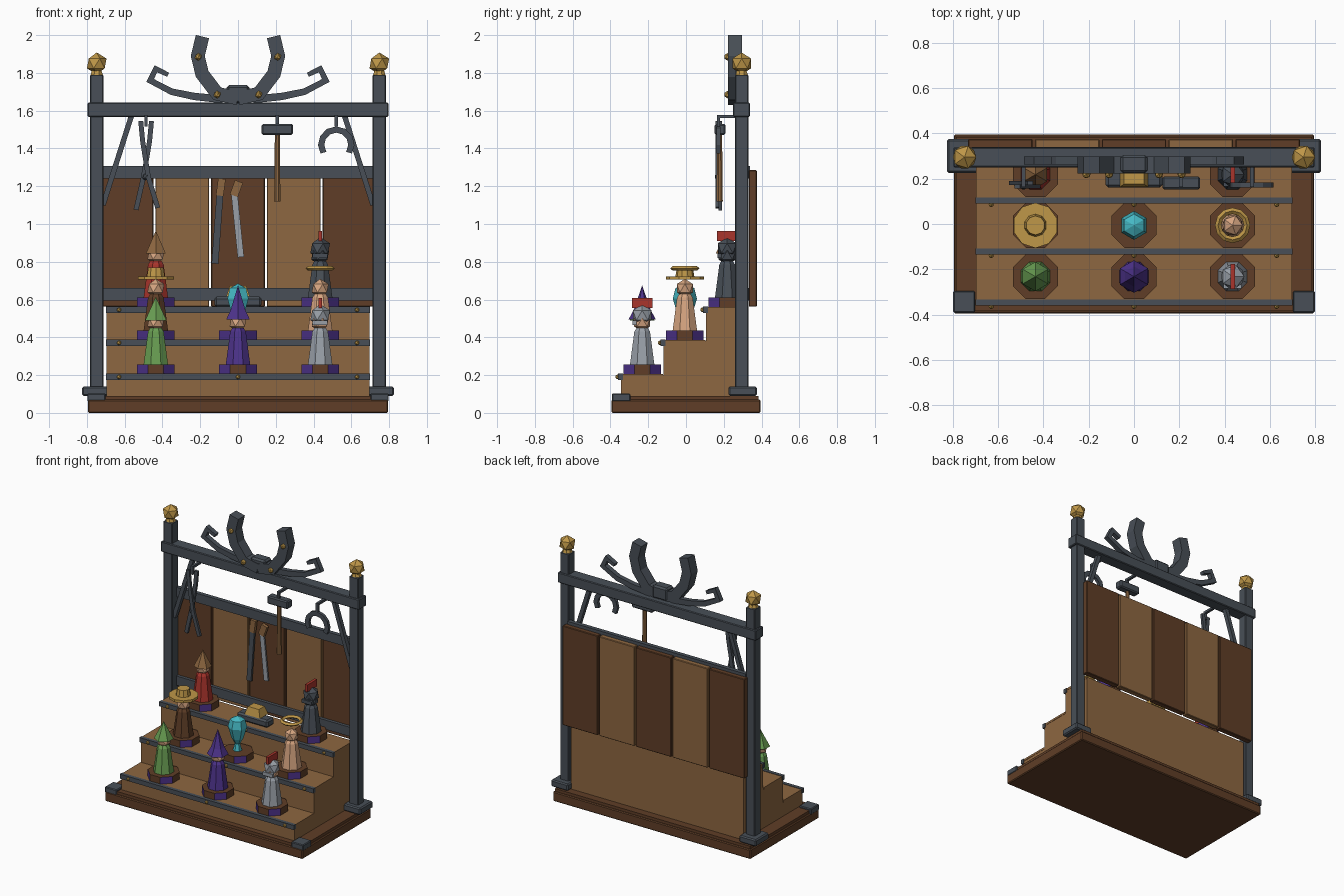
import bpy, bmesh, math
from mathutils import Vector, Matrix

if "Cube" in bpy.data.objects:
    bpy.data.objects.remove(bpy.data.objects["Cube"])

COLOURS = {
    "iron": (0.065, 0.078, 0.095), "light_wood": (0.27, 0.135, 0.052),
    "dark_wood": (0.115, 0.048, 0.02), "gold": (0.52, 0.31, 0.065),
    "purple": (0.075, 0.033, 0.26), "cyan": (0.06, 0.48, 0.55),
    "green": (0.14, 0.34, 0.085), "red": (0.40, 0.035, 0.025),
    "silver": (0.32, 0.35, 0.39), "skin": (0.68, 0.38, 0.22)}
MATS = {}
for n, c in COLOURS.items():
    MATS[n] = bpy.data.materials.new(n)
    MATS[n].diffuse_color = (*c, 1)


def finish(name, bm, *cols):
    bmesh.ops.recalc_face_normals(bm, faces=bm.faces)
    me = bpy.data.meshes.new(name)
    bm.to_mesh(me)
    bm.free()
    ob = bpy.data.objects.new(name, me)
    for c in cols:
        me.materials.append(MATS[c])
    bpy.context.collection.objects.link(ob)
    return ob


def box(name, x, y, z, col, bevel=0.0):
    """Box from (min, max) pairs."""
    bm = bmesh.new()
    bmesh.ops.create_cube(bm, size=1)
    for v in bm.verts:
        v.co = [(a + b) / 2 + t * (b - a) for (a, b), t in zip((x, y, z), v.co)]
    if bevel:
        bmesh.ops.bevel(bm, geom=bm.edges[:], offset=bevel, segments=1, affect='EDGES')
    return finish(name, bm, col)


def lathe(name, x, y, profile, col, n=8):
    """Faceted turned shape from (radius, z) rings with a flat side facing front."""
    bm = bmesh.new()
    rings = []
    for r, z in profile:
        rings.append([bm.verts.new((x + r * math.cos(a), y + r * math.sin(a), z))
                      for a in [2 * math.pi * (i + 0.5) / n for i in range(n)]])
    for a, b in zip(rings, rings[1:]):
        for i in range(n):
            j = (i + 1) % n
            bm.faces.new((a[i], a[j], b[j], b[i]))
    bm.faces.new(rings[0])
    bm.faces.new(rings[-1])
    bmesh.ops.remove_doubles(bm, verts=bm.verts, dist=1e-5)
    return finish(name, bm, col)


def ball(name, p, r, col, sub=1):
    bm = bmesh.new()
    bmesh.ops.create_icosphere(bm, subdivisions=sub, radius=r, matrix=Matrix.Translation(p))
    return finish(name, bm, col)


def bar(name, pts, y, w, d, col, w_end=None):
    """Mitred bar along (x, z) points, width w in the xz plane, depth d along y."""
    bm = bmesh.new()
    P = [Vector(p) for p in pts]
    rings = []
    for i, p in enumerate(P):
        a = (P[i] - P[i - 1]).normalized() if i else None
        b = (P[i + 1] - P[i]).normalized() if i < len(P) - 1 else None
        a, b = a or b, b or a
        t = (a + b).normalized()
        k = w + ((w if w_end is None else w_end) - w) * i / (len(P) - 1)
        s = Vector((-t.y, t.x)) * k / 2 / max(t.dot(a), 0.5)
        rings.append([bm.verts.new((p.x + u * s.x, y + v * d / 2, p.y + u * s.y))
                      for u, v in ((-1, -1), (1, -1), (1, 1), (-1, 1))])
    for a, b in zip(rings, rings[1:]):
        for i in range(4):
            j = (i + 1) % 4
            bm.faces.new((a[i], a[j], b[j], b[i]))
    bm.faces.new(rings[0])
    bm.faces.new(rings[-1])
    return finish(name, bm, col)


# Plinth
box("base", (-.795, .795), (-.395, .395), (0, .07), "dark_wood", .006)
box("base_top", (-.785, .785), (-.385, .385), (.07, .09), "dark_wood")

# Three display steps with riveted iron edges
TOPS = (.205, .385, .56)
for i, top in enumerate(TOPS):
    y0 = -.345 + .225 * i
    box("step", (-.695, .695), (y0, y0 + .225), (.09, top - .004), "light_wood")
    box("step_tread", (-.697, .697), (y0 - .003, y0 + .222), (top - .015, top), "light_wood")
    box("step_edge", (-.7, .7), (y0 - .014, y0 + .012), (top - .03, top + .003), "iron")
    for x in (-.63, 0, .63):
        ball("step_rivet", (x, y0 - .018, top - .014), .013, "gold")

# Uprights, feet, finials and braces
for s in (-1, 1):
    cx = s * .748
    box("post", (cx - .035, cx + .035), (.26, .33), (.09, 1.79), "iron", .004)
    box("post_foot", (s * .757 - .068, s * .757 + .068), (.225, .375), (.09, .14), "iron", .008)
    box("corner_plate", (s * .75 - .048, s * .75 + .048), (-.392, -.295), (.06, .103), "iron", .005)
    lathe("finial_neck", cx, .295, [(.035, 1.79), (.025, 1.82)], "gold")
    ball("finial", (cx, .295, 1.85), .058, "gold")
    bar("brace", [(s * .565, 1.57), (s * .715, 1.10)], .295, .028, .03, "iron")
box("crossbeam", (-.797, .797), (.25, .338), (1.567, 1.642), "iron", .005)

# Back planks and rails
for i in range(5):
    x = -.59 + .295 * i
    box("back_plank", (x - .142, x + .142), (.333, .375), (.562, 1.285),
        "light_wood" if i % 2 else "dark_wood", .004)
box("upper_rail", (-.715, .715), (.31, .34), (1.24, 1.307), "iron")
box("lower_rail", (-.715, .715), (.31, .335), (.595, .662), "iron")

# Horned crest
box("crest_block", (-.06, .06), (.225, .305), (1.64, 1.735), "iron", .012)
for s in (-1, 1):
    bar("horn", [(s * x, z) for x, z in
                 ((0, 1.665), (.11, 1.69), (.19, 1.795), (.213, 1.89), (.188, 1.992))],
        .26, .072, .075, "iron")
    bar("side_antler", [(s * x, z) for x, z in
                        ((.08, 1.66), (.23, 1.675), (.35, 1.70), (.465, 1.76), (.435, 1.822), (.37, 1.79))],
        .28, .042, .035, "iron", .024)
    for x, z in ((.21, 1.885), (.11, 1.685)):
        ball("crest_rivet", (s * x, .22, z), .02, "gold")

# Hooks reaching forward from the crossbeam
for x in (-.487, .207, .52):
    box("hook_arm", (x - .009, x + .009), (.163, .26), (1.56, 1.577), "iron")
    box("hook_drop", (x - .009, x + .009), (.163, .181), (1.515, 1.57), "iron")

# Tongs
for k, pts in enumerate((((-.515, 1.545), (-.505, 1.44), (-.475, 1.25), (-.425, 1.085)),
                         ((-.458, 1.545), (-.468, 1.44), (-.50, 1.25), (-.54, 1.075)))):
    bar("tongs_arm", pts, .165 + .016 * k, .026, .018, "iron")
ball("tongs_pivot", (-.488, .17, 1.25), .02, "iron")

# Hammer
box("hammer_head", (.125, .292), (.152, .21), (1.472, 1.53), "iron", .008)
lathe("hammer_handle", .208, .178, [(.018, 1.12), (.014, 1.48)], "light_wood")

# Horseshoe
arc = [math.radians(-32 + 244 * i / 8) for i in range(9)]
bar("horseshoe", [(.52 + .08 * math.cos(a), 1.42 + .08 * math.sin(a)) for a in arc], .172, .032, .022, "iron")

# File and saw on the back wall
bar("file_blade", [(-.095, 1.165), (-.122, .79)], .305, .036, .016, "iron")
bar("file_handle", [(-.085, 1.24), (-.097, 1.15)], .305, .04, .024, "light_wood")
bar("saw_blade", [(-.02, 1.165), (.015, .825)], .305, .034, .012, "silver")
bar("saw_handle", [(.005, 1.225), (-.022, 1.15)], .305, .045, .024, "light_wood")


# Round stands: diagonal sides purple
def stand(x, y, z):
    ob = lathe("stand", x, y, [(.108, z), (.108, z + .05)], "dark_wood")
    ob.data.materials.append(MATS["purple"])
    for p in ob.data.polygons:
        n = p.normal
        if min(abs(n.x), abs(n.y)) > .4:
            p.material_index = 1


def figure(x, y, z, col):
    """Tapered robe with a faceted head."""
    lathe("robe", x, y, [(.07, z), (.045, z + .175), (.032, z + .195)], col)
    ball("head", (x, y, z + .225), .05, "skin")


def helmet(x, y, z, col):
    ball("helmet", (x, y, z + .262), .058, col)
    box("visor", (x - .04, x + .04), (y - .052, y - .03), (z + .21, z + .235), col)
    box("helmet_crest", (x - .01, x + .01), (y - .055, y + .055), (z + .3, z + .352), "red")


YS = (-.232, -.006, .218)
C = .435
for r, y in enumerate(YS):
    for x in (-C, 0, C):
        if (r, x) != (2, 0):
            stand(x, y, TOPS[r])
F, M, B = (t + .05 for t in TOPS)

figure(-C, YS[0], F, "green")
lathe("green_hood", -C, YS[0], [(.065, F + .235), (.0, F + .36)], "green", 6)

figure(0, YS[0], F, "purple")
lathe("pointed_hat", 0, YS[0], [(.072, F + .24), (.045, F + .29), (0, F + .42)], "purple", 6)

figure(C, YS[0], F, "silver")
helmet(C, YS[0], F, "silver")

figure(-C, YS[1], M, "dark_wood")
lathe("hat_brim", -C, YS[1], [(.1, M + .27), (.1, M + .288)], "gold", 10)
lathe("hat_crown", -C, YS[1], [(.05, M + .288), (.042, M + .335)], "gold", 10)

lathe("gem", 0, YS[1], [(.03, M), (.018, M + .05), (.04, M + .09), (.064, M + .17),
                        (.05, M + .225), (0, M + .25)], "cyan", 6)

figure(C, YS[1], M, "skin")
bm = bmesh.new()
ring = [[bm.verts.new((C + (.064 + .014 * math.cos(b)) * math.cos(a),
                       YS[1] + (.064 + .014 * math.cos(b)) * math.sin(a), M + .33 + .012 * math.sin(b)))
         for b in (0, math.pi / 2, math.pi, -math.pi / 2)] for a in [i * math.pi / 6 for i in range(12)]]
for i in range(12):
    for j in range(4):
        a, b, k = ring[i], ring[(i + 1) % 12], (j + 1) % 4
        bm.faces.new((a[j], b[j], b[k], a[k]))
finish("halo", bm, "gold")

figure(-C, YS[2], B, "red")
lathe("brown_hood", -C, YS[2], [(.06, B + .235), (0, B + .355)], "light_wood", 6)

figure(C, YS[2], B, "iron")
ball("dark_head", (C, YS[2], B + .225), .053, "iron")
helmet(C, YS[2], B, "iron")

# Anvil block with a gold ingot
box("anvil_block", (-.125, .125), (.16, .24), (.56, .615), "iron", .012)
bm = bmesh.new()
bmesh.ops.create_cube(bm, size=1)
for v in bm.verts:
    t = 1 if v.co.z < 0 else .7
    v.co = (v.co.x * .125 * t, .21 + v.co.y * .095 * t, .643 + v.co.z * .056)
finish("gold_ingot", bm, "gold")

for m in bpy.data.materials:
    if m.users and not m.is_grease_pencil:
        m.use_nodes = True
        m.node_tree.nodes["Principled BSDF"].inputs["Base Color"].default_value = m.diffuse_color
